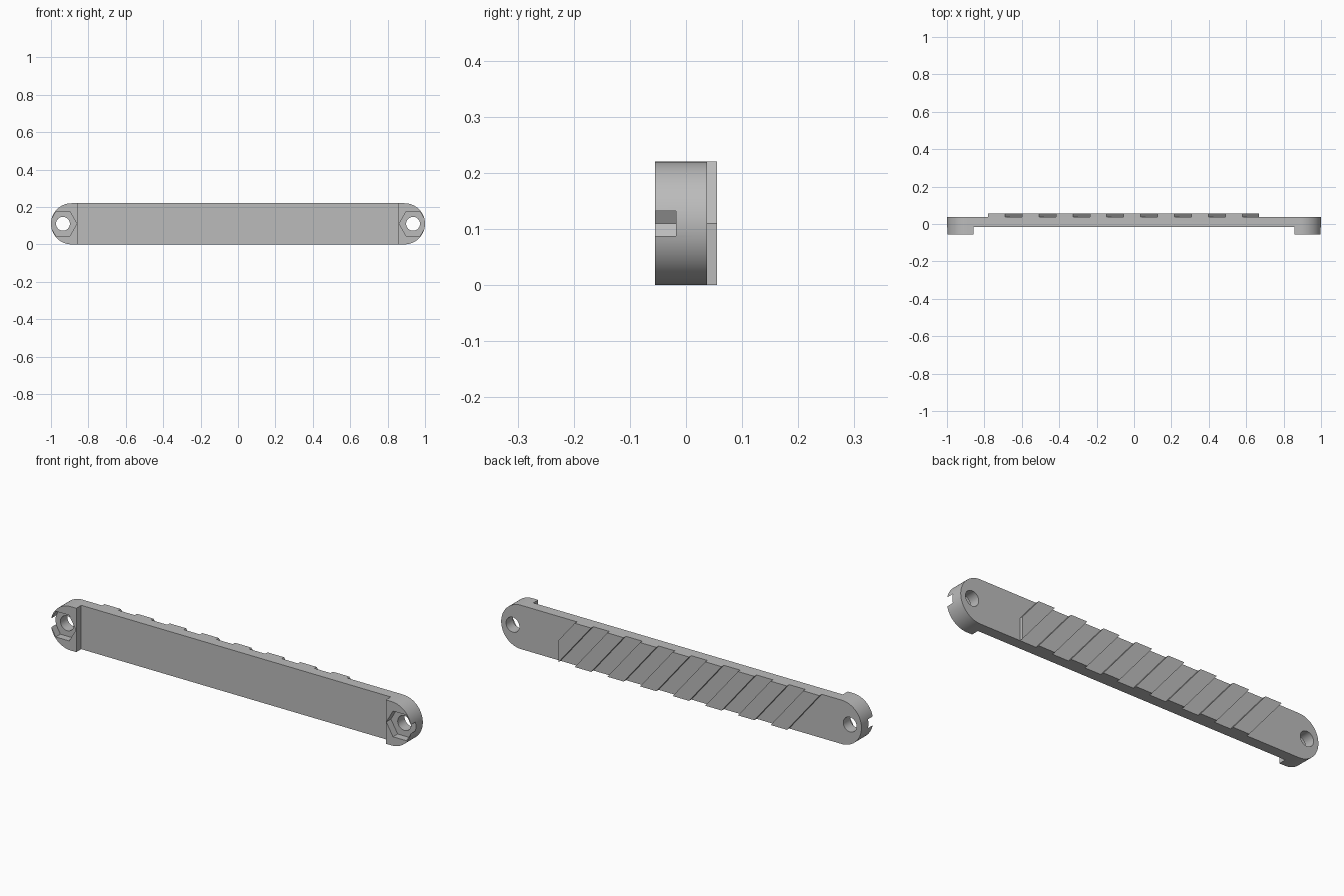
import bpy, bmesh, math
from mathutils import Vector

cube = bpy.data.objects.get("Cube")
if cube:
    bpy.data.objects.remove(cube, do_unlink=True)

# Single grey material
grey = bpy.data.materials.new("plain grey")
grey.use_nodes = True
colour = (0.5, 0.5, 0.5, 1)
grey.diffuse_color = colour
grey.node_tree.nodes["Principled BSDF"].inputs["Base Color"].default_value = colour

HEIGHT = 0.22
RADIUS = HEIGHT / 2
FRONT, BAR_FRONT, BACK, RIB_BACK = -0.055, -0.016, 0.037, 0.055
HOLE_X = 0.936


def prism(name, outlines, y0, y1):
    """Extrude each (x, z) outline from y0 to y1 into one object."""
    bm = bmesh.new()
    for outline in outlines:
        face = bm.faces.new([bm.verts.new((x, y0, z)) for x, z in outline])
        new = bmesh.ops.extrude_face_region(bm, geom=[face])["geom"]
        verts = [v for v in new if isinstance(v, bmesh.types.BMVert)]
        bmesh.ops.translate(bm, verts=verts, vec=Vector((0, y1 - y0, 0)))
    bmesh.ops.recalc_face_normals(bm, faces=bm.faces)
    mesh = bpy.data.meshes.new(name)
    bm.to_mesh(mesh)
    bm.free()
    mesh.materials.append(grey)
    obj = bpy.data.objects.new(name, mesh)
    bpy.context.collection.objects.link(obj)
    return obj


def arc(cx, radius, start, sweep, steps):
    """Points on an arc about (cx, mid height)."""
    return [(cx + radius * math.cos(start + sweep * i / steps),
             RADIUS + radius * math.sin(start + sweep * i / steps))
            for i in range(steps + 1)]


def ring(cx, radius, sides):
    return arc(cx, radius, 0, math.tau, sides)[:-1]


def cut(target, cutter):
    cutter.hide_render = True
    mod = target.modifiers.new("cut", "BOOLEAN")
    mod.operation = "DIFFERENCE"
    mod.solver = "EXACT"
    mod.object = cutter
    bpy.context.view_layer.objects.active = target
    bpy.ops.object.modifier_apply(modifier=mod.name)
    bpy.data.objects.remove(cutter, do_unlink=True)


# Round-ended handle bar
end = 1 - RADIUS
outline = (arc(end, RADIUS, -math.pi / 2, math.pi, 32)
           + arc(-end, RADIUS, math.pi / 2, math.pi, 32))
bar = prism("handle_bar", [outline], FRONT, BACK)

# Front recess leaving a mounting pad at each end
pad = 0.859
cut(bar, prism("recess_cutter",
               [[(-pad, -0.1), (pad, -0.1), (pad, 0.4), (-pad, 0.4)]],
               FRONT - 0.1, BAR_FRONT))

# Hexagonal nut pockets open at the tips, and screw holes
ends = (-HOLE_X, HOLE_X)
cut(bar, prism("nut_pocket_cutter", [ring(x, 0.0745, 6) for x in ends],
               FRONT - 0.1, -0.018))
cut(bar, prism("screw_hole_cutter", [ring(x, 0.037, 40) for x in ends],
               FRONT - 0.1, BACK + 0.1))

# Slanted grip ribs on the back, the last one trimmed upright
COUNT, WIDTH, START = 8, 0.0906, -0.78
ribs = []
for i in range(COUNT):
    x = START + 2 * WIDTH * i
    if i < COUNT - 1:
        lower = [(x + 3 * WIDTH, 0), (x + 2 * WIDTH, 0)]
    else:
        lower = [(x + 2 * WIDTH, RADIUS), (x + 2 * WIDTH, 0)]
    ribs.append([(x, HEIGHT), (x + WIDTH, HEIGHT)] + lower)
grip = prism("grip_ribs", ribs, BACK - 0.005, RIB_BACK)

# Smooth the rounded ends and holes, keep edges crisp
bpy.ops.object.select_all(action="DESELECT")
bar.select_set(True)
bpy.context.view_layer.objects.active = bar
bpy.ops.object.shade_smooth_by_angle(angle=math.radians(30))
